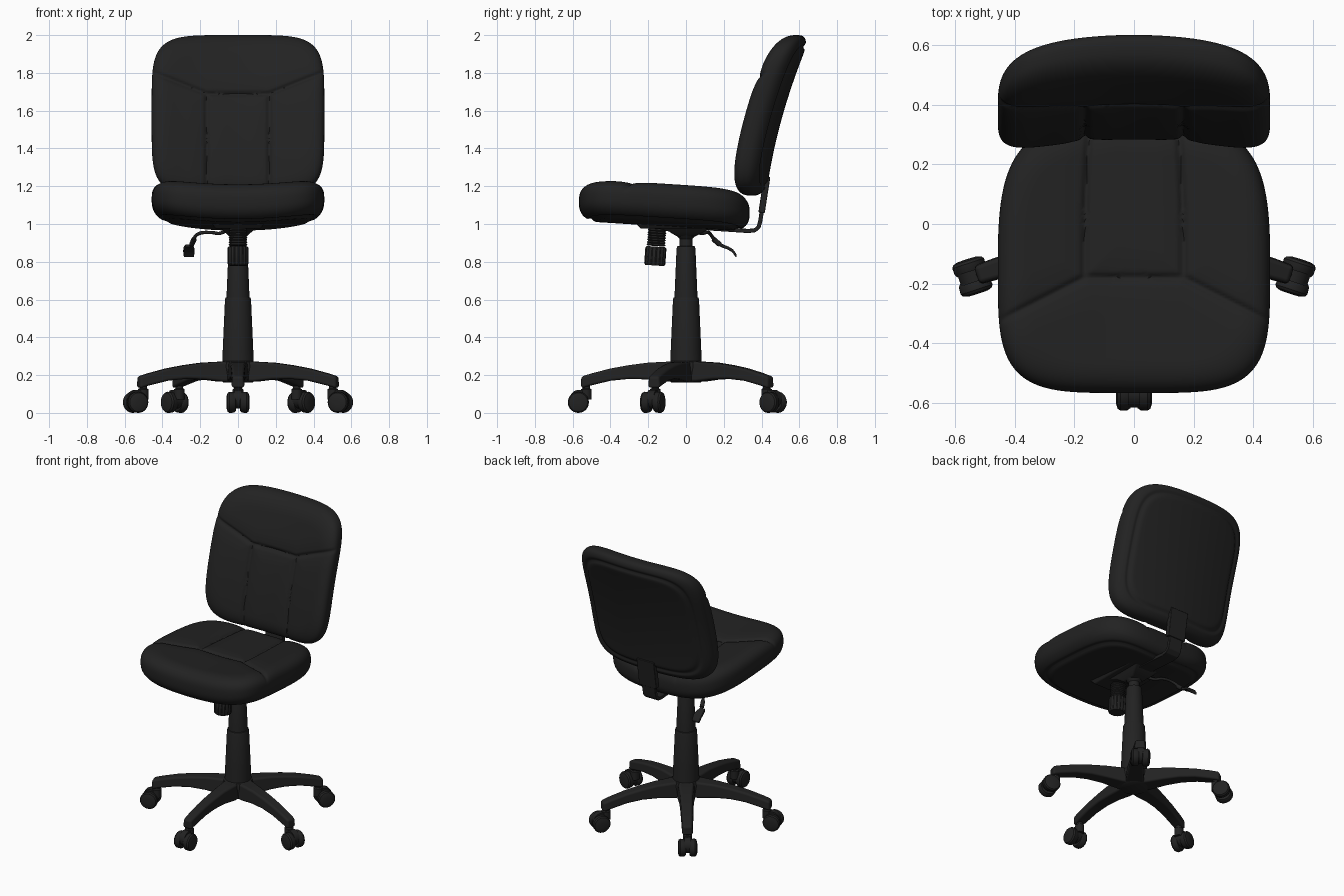
import bpy, bmesh, math
from mathutils import Vector, Matrix

if "Cube" in bpy.data.objects:
    bpy.data.objects.remove(bpy.data.objects["Cube"], do_unlink=True)


def material(name, c):
    m = bpy.data.materials.new(name)
    m.use_nodes = True
    m.diffuse_color = (c, c, c, 1)
    b = m.node_tree.nodes["Principled BSDF"]
    b.inputs["Base Color"].default_value = (c, c, c, 1)
    b.inputs["Roughness"].default_value = 0.6
    return m


FABRIC = material("black upholstery", 0.016)
PLASTIC = material("black plastic", 0.016)


def finish(name, bm, mat, bevel=0, angle=40, matrix=None):
    bmesh.ops.remove_doubles(bm, verts=bm.verts, dist=1e-5)
    bmesh.ops.recalc_face_normals(bm, faces=bm.faces)
    if matrix:
        bm.transform(matrix)
    me = bpy.data.meshes.new(name)
    bm.to_mesh(me)
    bm.free()
    ob = bpy.data.objects.new(name, me)
    bpy.context.collection.objects.link(ob)
    me.materials.append(mat)
    bpy.ops.object.select_all(action="DESELECT")
    ob.select_set(True)
    bpy.context.view_layer.objects.active = ob
    bpy.ops.object.shade_smooth_by_angle(angle=math.radians(angle))
    if bevel:
        mod = ob.modifiers.new("soft edges", "BEVEL")
        mod.width, mod.segments, mod.limit_method = bevel, 3, "ANGLE"
        mod.harden_normals = True
    return ob


def loft(name, sections, mat=PLASTIC, bevel=0, angle=40, matrix=None):
    """Skin a row of matching closed sections and cap both ends."""
    bm = bmesh.new()
    rings = [[bm.verts.new(p) for p in s] for s in sections]
    n = len(rings[0])
    for a, b in zip(rings, rings[1:]):
        for i in range(n):
            j = (i + 1) % n
            bm.faces.new((a[i], a[j], b[j], b[i]))
    bm.faces.new(rings[0])
    bm.faces.new(rings[-1])
    return finish(name, bm, mat, bevel, angle, matrix)


def lathe(name, profile, matrix=None, n=40, flute=0):
    """Turn (radius, height) points about z; flute cuts grip ribs."""
    secs = []
    for r, z in profile:
        ring = []
        for i in range(n):
            a, rr = math.tau * i / n, r * (1 - flute * (i % 4 > 1))
            ring.append(Vector((rr * math.cos(a), rr * math.sin(a), z)))
        secs.append(ring)
    return loft(name, secs, matrix=matrix, angle=35)


def seg_dist(p, a, b):
    a, b = Vector(a), Vector(b)
    t = max(0, min(1, (p - a).dot(b - a) / (b - a).length_squared))
    return (p - a - t * (b - a)).length


def cushion(name, hx, hy, half, power, seams, place, n=112, rim=0.24):
    """Padded squircle with stitched seams; place() bends it into position."""
    bm = bmesh.new()
    for side in (1, -1):
        grid = []
        for i in range(n + 1):
            row = []
            for j in range(n + 1):
                u, v = 2 * i / n - 1, 2 * j / n - 1
                t = max(abs(u), abs(v))
                norm = (abs(u) ** power + abs(v) ** power) ** (1 / power) or 1
                if t < 0.7:
                    R, w = t / 0.7 * (1 - rim), 1
                else:
                    f = (t - 0.7) / 0.3 * math.pi / 2
                    R = 1 - rim + rim * math.sin(f) ** 0.9
                    w = max(0, math.cos(f)) ** 0.75
                p = Vector((u * hx, v * hy)) * (R / norm)
                h = half * w
                if side > 0:
                    d = min(seg_dist(p, a, b) for a, b in seams)
                    h -= w * (0.014 * math.exp(-(d / 0.011) ** 2) + 0.008 * math.exp(-(d / 0.05) ** 2))
                else:
                    h -= 0.012 * math.exp(-((R - 0.86) * hx / 0.012) ** 2)
                row.append(bm.verts.new(place(p.x, p.y, side * h)))
            grid.append(row)
        for i in range(n):
            for j in range(n):
                bm.faces.new((grid[i][j], grid[i + 1][j], grid[i + 1][j + 1], grid[i][j + 1]))
    return finish(name, bm, FABRIC, angle=60)


def mirrored(segs):
    return segs + [tuple((-x, y) for x, y in s) for s in segs]


# Seat cushion: dished across, lower at the rear
def place_seat(x, b, w):
    y = b - 0.115
    taper = 1 - 0.1 * max(0, b / 0.45) ** 2
    return (x * taper, y, 1.12 - 0.064 * y - 0.04 * (1 - (x / 0.45) ** 2) + w)


cushion("seat_cushion", 0.457, 0.452, 0.1, 4.3, mirrored(
    [((0.165, -0.065), (0.165, 0.46)), ((0, -0.065), (0.165, -0.065)),
     ((0.165, -0.065), (0.46, -0.215))]), place_seat)


# Back cushion: leaning back and wrapping forward at the sides
def place_back(x, b, w):
    z = 1.575 + b
    s = (z - 1.2) / 0.75
    y = 0.325 + 0.1 * s + 0.11 * s * abs(s) + 0.03 - 0.06 * (x / 0.45) ** 2
    return (x, y - w, z + 0.15 * w * (1 - (b / 0.425) ** 2))


cushion("back_cushion", 0.457, 0.425, 0.076, 5, mirrored(
    [((0.165, -0.43), (0.165, 0.105)), ((0, 0.105), (0.165, 0.105)),
     ((0.165, 0.105), (0.46, 0.225))]), place_back)


# Flat bars that join the back to the seat: a strip along a (y, z) path
def strip(name, path, hw, th):
    secs = []
    for i, p in enumerate(path):
        a, b = Vector(path[max(0, i - 1)]), Vector(path[min(len(path) - 1, i + 1)])
        d = (b - a).normalized()
        o = Vector((-d.y, d.x)) * th / 2
        q, r = Vector(p) + o, Vector(p) - o
        secs.append([(-hw, *q), (hw, *q), (hw, *r), (-hw, *r)])
    return loft(name, secs, bevel=0.004)


strip("back_bar", [(-0.05, 0.985), (0.15, 0.975), (0.33, 0.963), (0.365, 0.967), (0.385, 0.985),
                   (0.394, 1.02), (0.415, 1.16), (0.428, 1.24)], 0.05, 0.022)
strip("back_bar_sleeve", [(0.4, 1.06), (0.417, 1.17), (0.43, 1.25)], 0.066, 0.034)


# Tilt mechanism under the seat
def box_section(z, hx, y0, y1):
    return [(-hx, y0, z), (hx, y0, z), (hx, y1, z), (-hx, y1, z)]


loft("mounting_plate", [box_section(0.975, 0.12, -0.24, 0.2), box_section(1.02, 0.15, -0.28, 0.24)], bevel=0.008)
loft("tilt_housing", [box_section(0.935, 0.045, -0.05, 0.05), box_section(0.96, 0.075, -0.09, 0.1),
                      box_section(0.99, 0.1, -0.2, 0.16)], bevel=0.008)

# Gas lift column
lathe("column_cover", [(0.084, 0.25), (0.08, 0.35), (0.069, 0.6), (0.066, 0.61), (0.061, 0.612),
                       (0.05, 0.87), (0.046, 0.882), (0.034, 0.884), (0.034, 0.92), (0.06, 0.95)])

# Tension knob: bellows above a fluted grip
tilt = Matrix.Translation((0, -0.152, 0.98)) @ Matrix.Rotation(math.radians(-4), 4, "X")
bellows = []
for k in range(8):
    bellows += [(0.05, -0.013 * k), (0.044, -0.013 * k - 0.006)]
lathe("knob_bellows", bellows, tilt)
lathe("knob_grip", [(0.05, -0.1), (0.056, -0.108), (0.056, -0.19), (0.05, -0.2)], tilt, n=64, flute=0.07)


# Height lever with paddle
def rod(name, points, radius):
    cu = bpy.data.curves.new(name, "CURVE")
    cu.dimensions, cu.bevel_depth, cu.use_fill_caps = "3D", radius, True
    sp = cu.splines.new("BEZIER")
    sp.bezier_points.add(len(points) - 1)
    for bp, p in zip(sp.bezier_points, points):
        bp.co, bp.handle_left_type, bp.handle_right_type = p, "AUTO", "AUTO"
    cu.materials.append(PLASTIC)
    bpy.context.collection.objects.link(bpy.data.objects.new(name, cu))


rod("height_lever", [(-0.05, 0.04, 0.97), (-0.1, 0.08, 0.95), (-0.14, 0.11, 0.955), (-0.215, 0.13, 0.945),
                     (-0.24, 0.16, 0.905), (-0.25, 0.2, 0.88)], 0.009)
rod("lever_collar", [(-0.232, 0.145, 0.92), (-0.245, 0.178, 0.892)], 0.014)
loft("lever_paddle", [[(-0.26 - w, y, z), (-0.26 + w, y, z), (-0.26 + w, y + 0.004, z + 0.016), (-0.26 - w, y + 0.004, z + 0.016)]
                      for w, y, z in ((0.018, 0.185, 0.878), (0.028, 0.22, 0.865), (0.03, 0.245, 0.85), (0.027, 0.265, 0.822))],
     bevel=0.004)

# Five-legged base
lathe("base_hub", [(0.075, 0.16), (0.092, 0.17), (0.098, 0.25), (0.09, 0.27), (0.08, 0.275)])
LEG = [(0, 0.27, 0.165, 0.062), (0.1, 0.271, 0.166, 0.056), (0.2, 0.266, 0.177, 0.047), (0.3, 0.253, 0.18, 0.043),
       (0.4, 0.235, 0.17, 0.04), (0.5, 0.209, 0.146, 0.037), (0.555, 0.192, 0.13, 0.034)]
WHEEL = [(0.03, -0.024), (0.048, -0.022), (0.055, -0.012), (0.056, 0.012), (0.05, 0.021), (0.035, 0.026), (0.012, 0.027)]
for k in range(5):
    spin = Matrix.Rotation(math.radians(72 * k - 90), 4, "Z")
    loft(f"base_leg_{k + 1}", [[(r, -w, b), (r, w, b), (r, w * 0.85, t), (r, -w * 0.85, t)] for r, t, b, w in LEG],
         bevel=0.014, matrix=spin)
    # Twin-wheel caster under the leg tip
    lathe(f"caster_stem_{k + 1}", [(0.028, 0.07), (0.028, 0.125), (0.02, 0.13), (0.02, 0.16)],
          spin @ Matrix.Translation((0.528, 0, 0)), n=20)
    lathe(f"caster_hood_{k + 1}", [(0.05, -0.02), (0.05, 0.02)],
          spin @ Matrix.Translation((0.566, 0, 0.072)) @ Matrix.Rotation(math.pi / 2, 4, "X"), n=28)
    for s in (-1, 1):
        lathe(f"caster_wheel_{k + 1}_{'left' if s > 0 else 'right'}", WHEEL,
              spin @ Matrix.Translation((0.57, s * 0.034, 0.056)) @ Matrix.Rotation(-s * math.pi / 2, 4, "X"), n=28)
